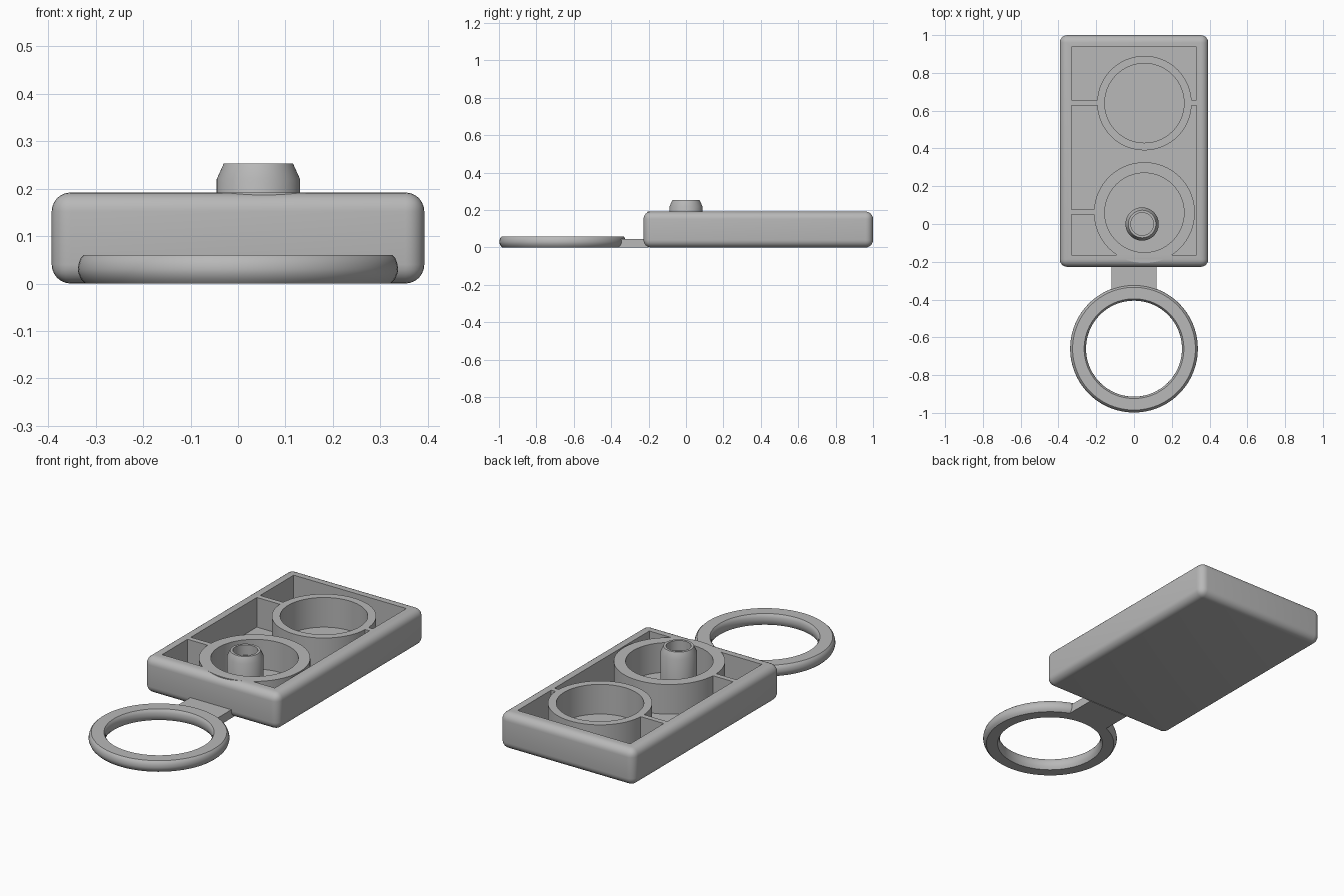
import bpy
import bmesh
from math import cos, sin, tau, radians
from mathutils import Vector

cube = bpy.data.objects.get("Cube")
if cube:
    bpy.data.objects.remove(cube, do_unlink=True)

GREY = (0.48, 0.48, 0.48, 1.0)
mat = bpy.data.materials.new("plain grey")
mat.use_nodes = True
mat.diffuse_color = GREY
mat.node_tree.nodes["Principled BSDF"].inputs["Base Color"].default_value = GREY

TOP = 0.192      # rim height of the tray
FLOOR = 0.035    # height of the tray floor


def finish(name, bm):
    bmesh.ops.recalc_face_normals(bm, faces=bm.faces)
    mesh = bpy.data.meshes.new(name)
    bm.to_mesh(mesh)
    bm.free()
    mesh.materials.append(mat)
    obj = bpy.data.objects.new(name, mesh)
    bpy.context.collection.objects.link(obj)
    bpy.ops.object.select_all(action='DESELECT')
    obj.select_set(True)
    bpy.context.view_layer.objects.active = obj
    bpy.ops.object.shade_smooth_by_angle(angle=radians(32))
    return obj


def box_mesh(low, high):
    bm = bmesh.new()
    bmesh.ops.create_cube(bm, size=1)
    low, high = Vector(low), Vector(high)
    for v in bm.verts:
        v.co = (low + high) / 2 + v.co * (high - low)
    return bm


def lathe(name, centre, profile, closed=True, steps=96):
    """Revolve (radius, height) points about a vertical axis."""
    bm = bmesh.new()
    rings = []
    for i in range(steps):
        a = tau * i / steps
        rings.append([bm.verts.new((centre[0] + r * cos(a), centre[1] + r * sin(a), z))
                      for r, z in profile])
    n = len(profile)
    for i in range(steps):
        a, b = rings[i], rings[(i + 1) % steps]
        for j in range(n if closed else n - 1):
            k = (j + 1) % n
            bm.faces.new((a[j], b[j], b[k], a[k]))
    bmesh.ops.remove_doubles(bm, verts=bm.verts, dist=1e-5)
    return finish(name, bm)


# Tray: rounded block with a sunken rectangular pocket
bm = box_mesh((-0.393, -0.227, 0), (0.393, 1.0, TOP))
bmesh.ops.bevel(bm, geom=bm.edges[:], offset=0.04, segments=6, profile=0.5, affect='EDGES')
bm.normal_update()
lid = max(bm.faces, key=lambda f: f.calc_center_median().z)
bmesh.ops.inset_individual(bm, faces=[lid], thickness=0.033)
bm.normal_update()
bmesh.ops.inset_individual(bm, faces=[lid], thickness=0, depth=FLOOR - TOP)
finish("tray", bm)

# Two round cups standing on the tray floor
for name, y, outer in (("rear_cup", 0.64, 0.25), ("front_cup", 0.06, 0.267)):
    lathe(name, (0.055, y), [(0.21, FLOOR - 0.01), (outer, FLOOR - 0.01),
                             (outer, TOP), (0.21, TOP)])

# Thin ribs joining the cups to the tray walls
for name, x0, x1, y in (("rear_left_rib", 0.29, 0.33, 0.642),
                        ("rear_right_rib", -0.33, -0.18, 0.642),
                        ("front_right_rib", -0.33, -0.19, 0.063)):
    finish(name, box_mesh((x0, y - 0.014, FLOOR - 0.01), (x1, y + 0.014, TOP)))

# Hollow post with a chamfered tip
lathe("post", (0.043, 0), [(0, FLOOR - 0.01), (0.088, FLOOR - 0.01), (0.088, 0.22),
                           (0.073, 0.253), (0.06, 0.253), (0.06, 0.2), (0, 0.2)],
      closed=False, steps=64)

# Flat strap and the loop it carries
finish("strap", box_mesh((-0.12, -0.37, 0), (0.12, -0.2, 0.045)))
lathe("loop", (0, -0.66), [(0.265, 0), (0.322, 0), (0.331, 0.009), (0.336, 0.02),
                           (0.338, 0.03), (0.336, 0.042), (0.332, 0.053), (0.325, 0.06),
                           (0.264, 0.06), (0.258, 0.052), (0.255, 0.042),
                           (0.254, 0.03), (0.256, 0.015)])
